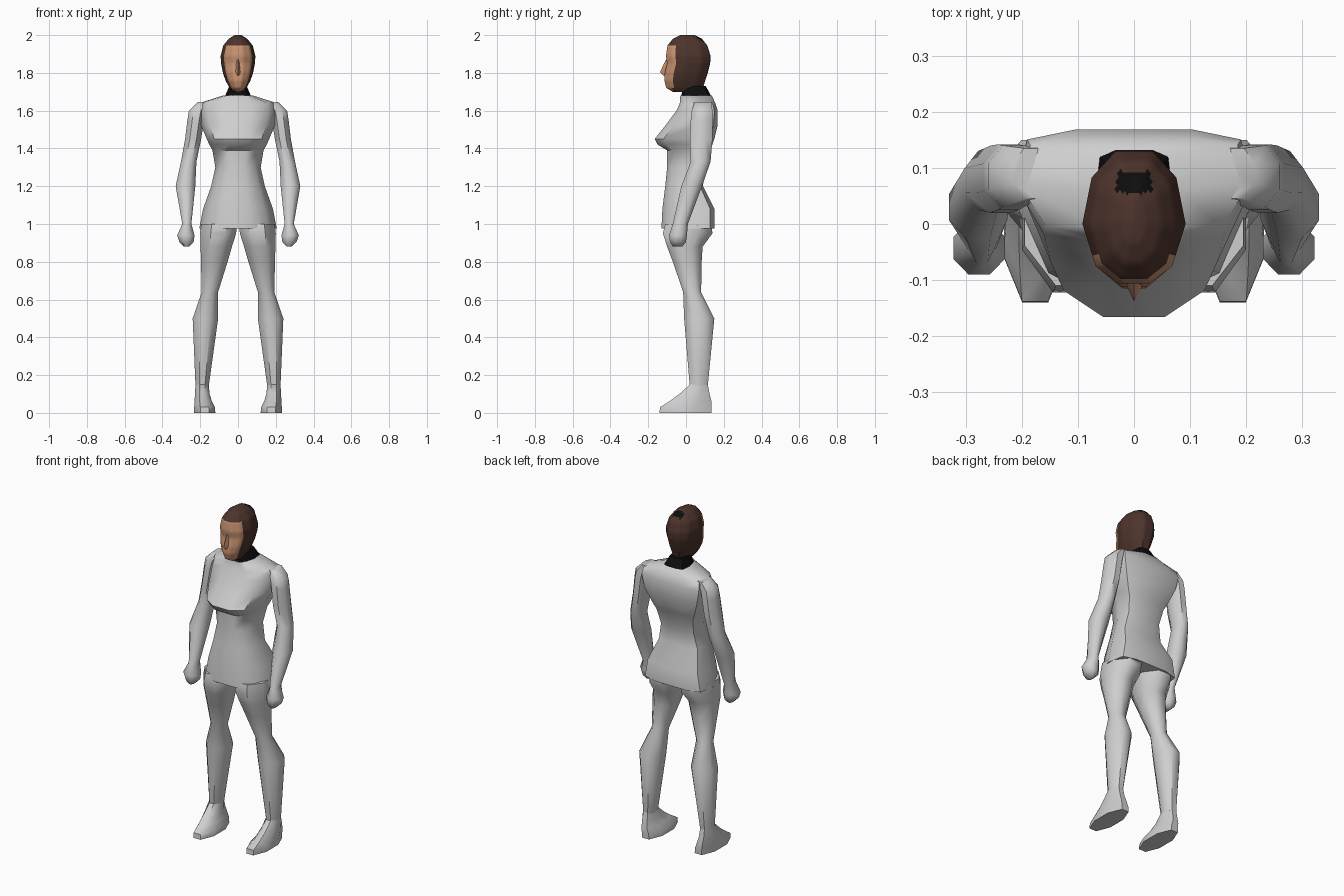
import bpy, bmesh, math

if "Cube" in bpy.data.objects:
    bpy.data.objects.remove(bpy.data.objects["Cube"])


def material(name, rgb):
    m = bpy.data.materials.new(name)
    m.diffuse_color = (*rgb, 1)
    m.use_nodes = True
    m.node_tree.nodes["Principled BSDF"].inputs["Base Color"].default_value = m.diffuse_color
    return m


GREY = material("light grey", (0.62, 0.62, 0.62))
SKIN = material("skin", (0.60, 0.30, 0.17))
HAIR = material("dark brown hair", (0.075, 0.034, 0.025))
BLACK = material("black", (0.004, 0.004, 0.004))

# Octagonal limb section, scaled so it touches its bounding box
K = 1 / math.cos(math.pi / 8)
OCT = [(K * math.cos(math.pi / 8 + i * math.pi / 4),
        K * math.sin(math.pi / 8 + i * math.pi / 4)) for i in range(8)]


def limb_ring(z, xi, xo, yf, yb):
    cx, cy, rx, ry = (xi + xo) / 2, (yf + yb) / 2, (xo - xi) / 2, (yb - yf) / 2
    return [(cx + rx * u, cy + ry * v, z) for u, v in OCT]


# Half body section: (x share of half width, y share from front to back)
BODY = [(.33, 0), (.76, .15), (1, .55), (.9, .92), (.5, 1)]
SKULL = [(.3, 0), (.74, .13), (1, .45), (.82, .8), (.36, 1)]


def body_ring(z, w, yf, yb, half=BODY):
    right = [(w * u, yf + (yb - yf) * v, z) for u, v in half]
    return right + [(-x, y, zz) for x, y, zz in reversed(right)]


def loft(name, rings, mats, mirror=False, cuts=0, rule=None, angle=50):
    bm = bmesh.new()
    loops = [[bm.verts.new(p) for p in r] for r in rings]
    n = len(loops[0])
    for a, b in zip(loops, loops[1:]):
        for i in range(n):
            j = (i + 1) % n
            bm.faces.new((a[i], a[j], b[j], b[i]))
    bm.faces.new(loops[0])
    bm.faces.new(loops[-1])
    if cuts:
        bmesh.ops.subdivide_edges(bm, edges=bm.edges[:], cuts=cuts, use_grid_fill=True)
    bmesh.ops.recalc_face_normals(bm, faces=bm.faces[:])
    if rule:
        for f in bm.faces:
            f.material_index = rule(f.calc_center_median())
    me = bpy.data.meshes.new(name)
    bm.to_mesh(me)
    bm.free()
    for m in mats:
        me.materials.append(m)
    ob = bpy.data.objects.new(name, me)
    bpy.context.collection.objects.link(ob)
    bpy.ops.object.select_all(action='DESELECT')
    ob.select_set(True)
    bpy.context.view_layer.objects.active = ob
    bpy.ops.object.shade_smooth_by_angle(angle=math.radians(angle))
    if mirror:
        ob.modifiers.new("mirror", 'MIRROR').use_mirror_merge = False
    return ob


# Torso with flared hem, waist and bust
loft("torso", [body_ring(*r) for r in (
    (.975, .205, -.13, .15), (1.08, .185, -.125, .15), (1.20, .142, -.11, .09),
    (1.30, .12, -.10, .10), (1.39, .135, -.10, .125), (1.42, .152, -.15, .14),
    (1.45, .165, -.166, .15), (1.52, .195, -.11, .167), (1.60, .212, -.05, .168),
    (1.64, .205, -.033, .155), (1.68, .08, -.03, .137))], [GREY])

# Arms with fists
loft("arm", [limb_ring(*r) for r in (
    (1.645, .15, .215, .045, .135), (1.60, .17, .26, .03, .14),
    (1.55, .18, .268, .025, .142), (1.45, .195, .28, .02, .14),
    (1.33, .22, .302, .025, .13), (1.20, .226, .33, -.025, .085),
    (1.00, .247, .295, -.07, .01), (.94, .23, .322, -.09, .005),
    (.905, .235, .31, -.085, 0), (.88, .258, .285, -.07, -.02))], [GREY], mirror=True)

# Legs
loft("leg", [limb_ring(*r) for r in (
    (1.0, .005, .195, -.11, .135), (.95, .01, .2, -.122, .14),
    (.88, .032, .198, -.10, .088), (.80, .055, .196, -.07, .083),
    (.64, .105, .192, -.015, .08), (.50, .105, .24, -.01, .15),
    (.14, .155, .225, .02, .115))], [GREY], mirror=True)

# Feet
loft("foot", [limb_ring(*r) for r in (
    (.15, .155, .225, .02, .115), (.10, .15, .228, -.035, .125),
    (.06, .138, .23, -.09, .135), (.03, .122, .232, -.138, .136),
    (0, .12, .232, -.14, .135))], [GREY], mirror=True)

# Neck band
loft("neck", [body_ring(*r) for r in (
    (1.67, .072, -.028, .137), (1.73, .046, -.012, .105))], [BLACK])


# Head: skin at the front, hair elsewhere, dark spot on the crown
def head_colour(c):
    if c.z > 1.95 and abs(c.x) < .03 and .055 < c.y < .095:
        return 2
    edge = -.06 if c.z > 1.77 else -.07
    return 0 if c.y < edge and c.z < 1.945 else 1


loft("head", [body_ring(*r, half=SKULL) for r in (
    (1.70, .032, -.07, .075), (1.72, .045, -.104, .09), (1.76, .066, -.115, .102),
    (1.80, .08, -.112, .115), (1.85, .09, -.10, .128), (1.89, .092, -.106, .13),
    (1.945, .078, -.098, .113), (1.98, .05, -.07, .085), (2.0, .018, -.03, .045))],
     [SKIN, HAIR, BLACK], cuts=3, rule=head_colour)

# Nose
loft("nose", [[(-w, -.095, z), (0, y, z), (w, -.095, z)] for z, w, y in (
    (1.87, .008, -.106), (1.805, .02, -.138), (1.785, .018, -.118))], [SKIN])
